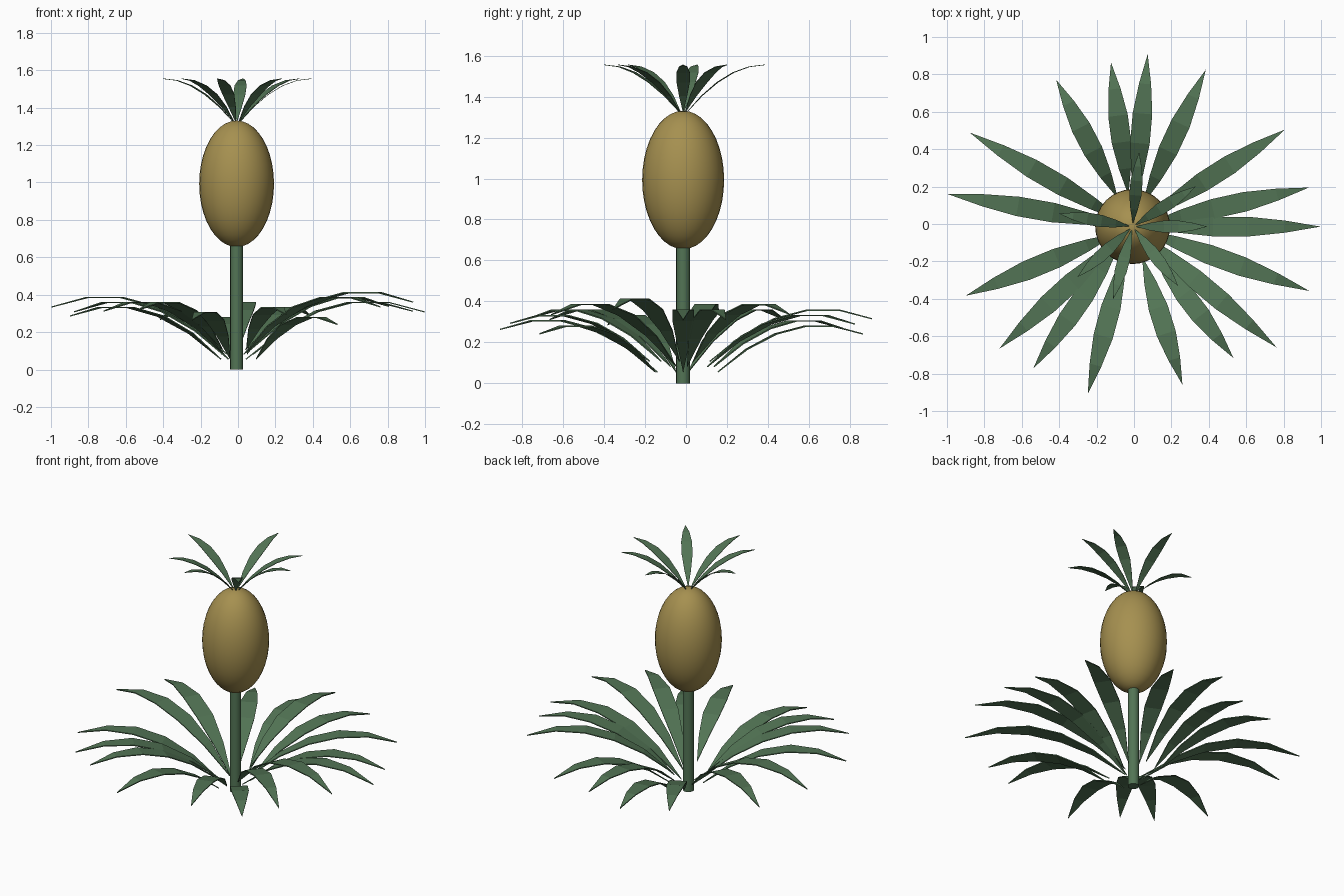
import bpy, math
from mathutils import Vector

cube = bpy.data.objects.get("Cube")
if cube:
    bpy.data.objects.remove(cube, do_unlink=True)

CENTRE = Vector((-0.0075, -0.014, 0))
GOLDEN = math.radians(-137.5)
SEGMENTS = 5


def material(name, colour):
    mat = bpy.data.materials.new(name)
    mat.use_nodes = True
    mat.diffuse_color = (*colour, 1)
    mat.node_tree.nodes["Principled BSDF"].inputs["Base Color"].default_value = (*colour, 1)
    return mat


green = material("leaf green", (0.085, 0.175, 0.09))
gold = material("fruit gold", (0.38, 0.28, 0.08))


def leaf(name, angle, start, tip, base_z, rise, peak, half_width, thickness):
    """Arched lens-shaped blade; peak is the fraction of its length where it is highest."""
    out = Vector((math.cos(angle), math.sin(angle), 0))
    side = Vector((-out.y, out.x, 0))
    verts, rows = [], []
    for i in range(SEGMENTS + 1):
        t = i / SEGMENTS
        height = base_z + rise * (2 * peak * t - t * t) / peak ** 2
        mid = CENTRE + out * (start + (tip - start) * t) + Vector((0, 0, height))
        w = half_width * math.sin(math.pi * t)
        offsets = (0,) if i in (0, SEGMENTS) else (-w, w)
        rows.append(range(len(verts), len(verts) + len(offsets)))
        verts += [mid + side * o for o in offsets]
    faces = [(*a, *reversed(b)) if len(a) == 1 else (a[0], *b, a[1]) if len(b) == 1
             else (a[0], b[0], b[1], a[1]) for a, b in zip(rows, rows[1:])]
    # keep every blade facing upward
    faces = [f if (verts[f[1]] - verts[f[0]]).cross(verts[f[2]] - verts[f[0]]).z > 0
             else tuple(reversed(f)) for f in faces]
    mesh = bpy.data.meshes.new(name)
    mesh.from_pydata(verts, [], faces)
    mesh.materials.append(green)
    obj = bpy.data.objects.new(name, mesh)
    bpy.context.collection.objects.link(obj)
    solid = obj.modifiers.new("thickness", "SOLIDIFY")
    solid.thickness = thickness
    solid.offset = 0


# Base rosette: golden-angle spiral with cycling sizes and heights
for i in range(17):
    size = i % 4
    leaf(f"base_leaf_{i + 1}", i * GOLDEN, 0.05 + 0.04 * size, 1.005 - 0.04 * size,
         0.055 + 0.026 * (i % 3), 0.31 * (1 - 0.088 * size), 0.7, 0.055, 0.006)

# Crown tuft
for i in range(7):
    leaf(f"crown_leaf_{i + 1}", i * GOLDEN, 0.015, 0.4, 1.32, 0.235, 1.0, 0.034, 0.003)

# Stem
bpy.ops.mesh.primitive_cylinder_add(vertices=16, radius=0.034, depth=0.7,
                                    location=CENTRE + Vector((0, 0, 0.35)))
stem = bpy.context.object
stem.name = "stem"
stem.data.materials.append(green)
bpy.ops.object.shade_smooth_by_angle()

# Fruit
bpy.ops.mesh.primitive_uv_sphere_add(segments=32, ring_count=20, radius=1,
                                     location=CENTRE + Vector((0, 0, 0.993)))
fruit = bpy.context.object
fruit.name = "fruit"
fruit.scale = (0.2, 0.2, 0.338)
bpy.ops.object.transform_apply(location=False, rotation=False, scale=True)
fruit.data.materials.append(gold)
bpy.ops.object.shade_smooth_by_angle()
